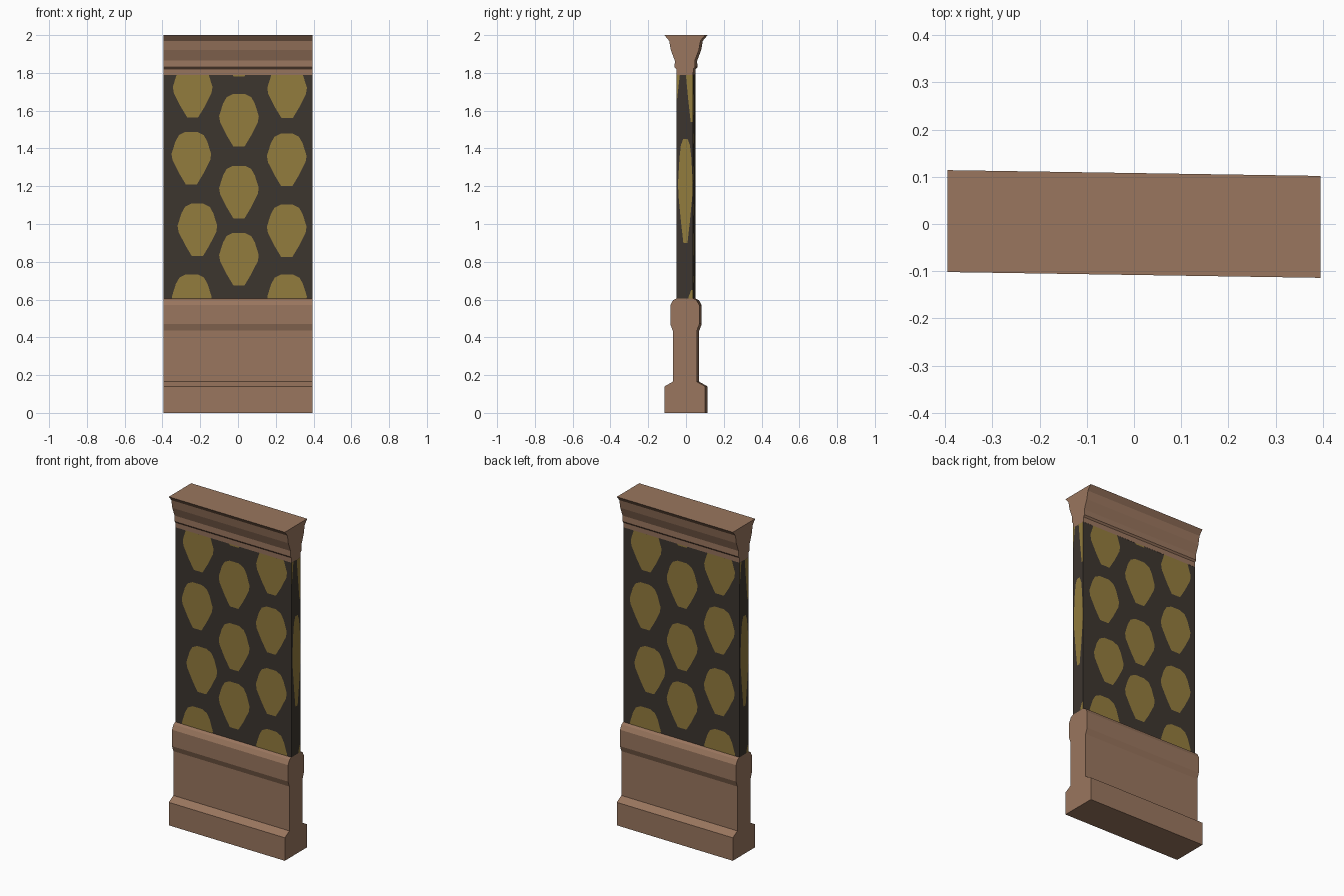
import bpy, bmesh
from mathutils import Vector

if "Cube" in bpy.data.objects:
    bpy.data.objects.remove(bpy.data.objects["Cube"])

HALF_LEN = 0.395      # half length along x
SHEAR = 0.0155        # the wall runs very slightly askew in plan
PANEL_Y = 0.043       # half thickness of the papered panel
Z0, Z1 = 0.605, 1.79  # panel bottom and top
LIFT = 0.0012         # painted shapes sit just above the panel


def material(name, rgb):
    m = bpy.data.materials.new(name)
    m.diffuse_color = (*rgb, 1.0)
    m.use_nodes = True
    m.node_tree.nodes["Principled BSDF"].inputs["Base Color"].default_value = m.diffuse_color
    return m


wood = material("brown_wood", (0.32, 0.18, 0.112))
dark = material("dark_paper", (0.046, 0.036, 0.028))
gold = material("gold_pattern", (0.29, 0.2, 0.047))


def finish(name, bm, mat):
    for v in bm.verts:
        v.co.y -= SHEAR * v.co.x
    me = bpy.data.meshes.new(name)
    bm.to_mesh(me)
    bm.free()
    me.materials.append(mat)
    ob = bpy.data.objects.new(name, me)
    bpy.context.collection.objects.link(ob)
    return ob


def moulding(name, half_profile, mat):
    """Mirror a (half depth, z) profile and extrude it along x."""
    pts = half_profile + [(-y, z) for y, z in reversed(half_profile)]
    bm = bmesh.new()
    face = bm.faces.new([bm.verts.new((-HALF_LEN, y, z)) for y, z in pts])
    ext = bmesh.ops.extrude_face_region(bm, geom=[face], use_keep_orig=True)
    for v in ext["geom"]:
        if isinstance(v, bmesh.types.BMVert):
            v.co.x = HALF_LEN
    bmesh.ops.recalc_face_normals(bm, faces=bm.faces)
    return finish(name, bm, mat)


# Plinth with skirting and rail
moulding("base_moulding", [
    (0.108, 0), (0.108, 0.14), (0.064, 0.165), (0.064, 0.435),
    (0.077, 0.47), (0.077, 0.57), (0.062, 0.597), (0.046, 0.605)], wood)
# Papered middle
moulding("wall_panel", [(PANEL_Y, Z0), (PANEL_Y, Z1)], dark)
# Stepped cornice
moulding("cornice", [
    (0.044, Z1), (0.045, 1.82), (0.054, 1.83), (0.053, 1.865),
    (0.074, 1.92), (0.083, 1.97), (0.108, 2.0)], wood)

# Half outline of one motif: unit half width, height from 0 (tip) to 1 (top)
MOTIF = [(0.28, 0), (0.6, 0.2), (0.95, 0.46), (1, 0.58), (0.8, 0.82), (0.62, 0.94), (0.3, 1)]


def motif_faces(bm, spots, half_w, height, u_max, place):
    """Draw motifs at (u, tip z), clipped to the panel, then placed on a side."""
    for u0, tip in spots:
        pts = [(x, z) for x, z in MOTIF] + [(-x, z) for x, z in reversed(MOTIF)]
        tmp = bmesh.new()
        tmp.faces.new([tmp.verts.new((u0 + x * half_w, tip + z * height, 0)) for x, z in pts])
        for co, no in (((0, Z0, 0), (0, -1, 0)), ((0, Z1, 0), (0, 1, 0)),
                       ((-u_max, 0, 0), (-1, 0, 0)), ((u_max, 0, 0), (1, 0, 0))):
            bmesh.ops.bisect_plane(tmp, geom=tmp.verts[:] + tmp.edges[:] + tmp.faces[:],
                                   plane_co=Vector(co), plane_no=Vector(no), clear_outer=True)
        for f in tmp.faces:
            bm.faces.new([bm.verts.new(place(v.co.x, v.co.y)) for v in f.verts])
        tmp.free()


# Motif columns on the broad faces and stretched ones on the ends
broad = [(-0.24, 1.565), (-0.247, 1.21), (-0.215, 0.83), (-0.245, 0.455),
         (0.005, 1.41), (0.005, 1.03), (0.005, 0.675), (0.005, 1.782),
         (0.26, 1.56), (0.258, 1.20), (0.258, 0.825), (0.26, 0.455)]
ends = [(0.003, 0.9), (0.042, 1.54), (-0.052, 1.66), (0.045, 0.1)]

# The back and left sides repeat the front and right by a half turn
for s, broad_name, end_name in ((1, "front_motifs", "right_end_motifs"),
                                (-1, "back_motifs", "left_end_motifs")):
    bm = bmesh.new()
    motif_faces(bm, broad, 0.105, 0.278, HALF_LEN,
                lambda u, z: (s * u, -s * (PANEL_Y + LIFT), z))
    finish(broad_name, bm, gold)
    bm = bmesh.new()
    motif_faces(bm, ends, 0.039, 0.55, PANEL_Y,
                lambda u, z: (s * (HALF_LEN + LIFT), s * u, z))
    finish(end_name, bm, gold)
